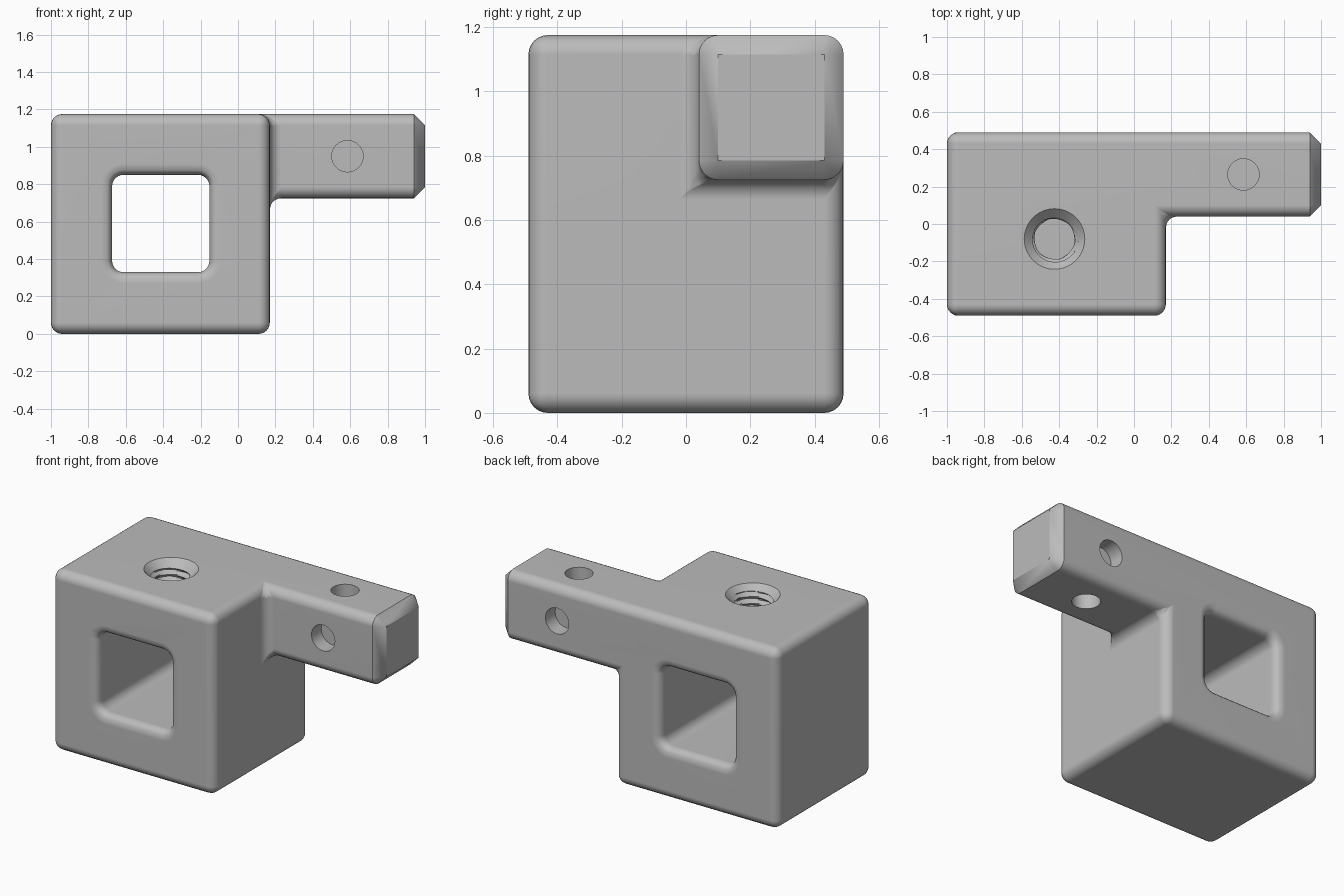
import bpy, bmesh
from math import cos, sin, pi, sqrt
from mathutils import Vector

cube = bpy.data.objects.get("Cube")
if cube:
    bpy.data.objects.remove(cube, do_unlink=True)

FILLET = 0.06
DEPTH, TOP = 0.49, 1.175          # half depth and full height
LEFT, SHOULDER, TIP = -1.0, 0.17, 1.0
ARM_Y, ARM_Z = 0.04, 0.725        # front and underside of the arm

grey = bpy.data.materials.new("machined grey")
grey.use_nodes = True
grey.diffuse_color = (0.5, 0.5, 0.5, 1)
grey.node_tree.nodes["Principled BSDF"].inputs["Base Color"].default_value = (0.5, 0.5, 0.5, 1)


def make_object(name, bm):
    bmesh.ops.recalc_face_normals(bm, faces=bm.faces)
    mesh = bpy.data.meshes.new(name)
    bm.to_mesh(mesh)
    bm.free()
    obj = bpy.data.objects.new(name, mesh)
    bpy.context.collection.objects.link(obj)
    mesh.materials.append(grey)
    return obj


def loft(name, loops):
    """Closed solid through matching loops of points."""
    bm = bmesh.new()
    rings = [[bm.verts.new(p) for p in loop] for loop in loops]
    n = len(rings[0])
    for a, b in zip(rings, rings[1:]):
        for i in range(n):
            j = (i + 1) % n
            bm.faces.new((a[i], a[j], b[j], b[i]))
    bm.faces.new(rings[0])
    bm.faces.new(rings[-1])
    return make_object(name, bm)


def circle(centre, radius, axis, n=40):
    u = Vector((1, 0, 0))
    v = axis.cross(u)
    return [centre + radius * (cos(2 * pi * i / n) * u + sin(2 * pi * i / n) * v) for i in range(n)]


# Holder: block and arm as one solid with all long edges filleted
def holder_solid():
    arm_end = TIP - FILLET
    xs, ys, zs = (LEFT, SHOULDER, arm_end), (-DEPTH, ARM_Y, DEPTH), (0, ARM_Z, TOP)
    bm = bmesh.new()
    cells = {(0, j, k) for j in (0, 1) for k in (0, 1)} | {(1, 1, 1)}
    grid = {}

    def vert(c):
        if c not in grid:
            grid[c] = bm.verts.new((xs[c[0]], ys[c[1]], zs[c[2]]))
        return grid[c]

    # Outer skin of the occupied cells
    for cell in cells:
        for axis in range(3):
            for side in (0, 1):
                near = list(cell)
                near[axis] += 2 * side - 1
                if tuple(near) in cells:
                    continue
                corners = []
                for a, b in ((0, 0), (1, 0), (1, 1), (0, 1)):
                    c = list(cell)
                    c[axis] += side
                    c[(axis + 1) % 3] += a
                    c[(axis + 2) % 3] += b
                    corners.append(vert(tuple(c)))
                bm.faces.new(corners if side else corners[::-1])
    bmesh.ops.recalc_face_normals(bm, faces=bm.faces)
    bmesh.ops.dissolve_limit(bm, angle_limit=0.02, verts=bm.verts, edges=bm.edges)
    edges = [e for e in bm.edges if any(v.co.x < arm_end - 0.01 for v in e.verts)]
    bmesh.ops.bevel(bm, geom=edges, offset=FILLET, segments=6, profile=0.5, affect='EDGES')

    # Chamfered tip, drawn in to a sharp square
    end = max(bm.faces, key=lambda f: f.calc_center_median().x)
    tip = bmesh.ops.extrude_face_region(bm, geom=[end])["geom"]
    if end.is_valid:
        bmesh.ops.delete(bm, geom=[end], context='FACES_ONLY')
    for v in tip:
        if isinstance(v, bmesh.types.BMVert):
            v.co.x = TIP
            v.co.y = min(max(v.co.y, ARM_Y + FILLET), DEPTH - FILLET)
            v.co.z = min(max(v.co.z, ARM_Z + FILLET), TOP - FILLET)
    bmesh.ops.remove_doubles(bm, verts=bm.verts, dist=0.0005)
    return make_object("tool_holder", bm)


# Square window whose rims flare out into rounded lips
def window_cutter():
    cx, cz, half, r = -0.413, 0.59, 0.26, 0.06

    def section(y, grow):
        pts = []
        for q, (sx, sz) in enumerate(((1, 1), (-1, 1), (-1, -1), (1, -1))):
            for i in range(7):
                a = (q + i / 6) * pi / 2
                pts.append((cx + sx * (half - r) + (r + grow) * cos(a), y,
                            cz + sz * (half - r) + (r + grow) * sin(a)))
        return pts

    rim = [(DEPTH + 0.05, FILLET * 0.98)]
    for i in range(7):
        t = FILLET * (0.02 + 0.98 * i / 6) if i else 0.0
        rim.append((DEPTH - t, min(FILLET * 0.98, FILLET - sqrt(max(0, FILLET**2 - (FILLET - t)**2)))))
    path = [(-y, g) for y, g in rim] + [(y, g) for y, g in reversed(rim)]
    return loft("window_cutter", [section(y, g) for y, g in path])


# Helically threaded bore opening into the window
def thread_cutter():
    cx, cy, low, high, pitch, n, steps = -0.425, -0.08, 0.78, 1.15, 0.045, 40, 6
    rows = round((high - low) / pitch * steps)
    loops = []
    for k in range(rows + 1):
        z = low + (high - low) * k / rows
        loop = []
        for i in range(n):
            a = 2 * pi * i / n
            wave = abs(2 * (((z - low) / pitch - i / n) % 1) - 1)
            radius = 0.106 + 0.026 * wave
            loop.append((cx + radius * cos(a), cy + radius * sin(a), z))
        loops.append(loop)
    return loft("thread_cutter", loops)


def countersink_cutter():
    up = Vector((0, 0, 1))
    profile = ((TOP - 0.05, 0.112), (TOP, 0.162), (TOP + 0.05, 0.162))
    return loft("countersink_cutter", [circle(Vector((-0.425, -0.08, z)), r, up) for z, r in profile])


# Blind round sockets on the four long sides of the arm
def socket_cutter(name, axis, face_distance):
    centre = Vector((0.585, (ARM_Y + DEPTH) / 2, (ARM_Z + TOP) / 2))
    return loft(name, [circle(centre + axis * (face_distance + d), 0.084, axis, 32) for d in (-0.1, 0.05)])


holder = holder_solid()
cutters = [window_cutter(), thread_cutter(), countersink_cutter()]
for label, direction in (("front", (0, -1, 0)), ("back", (0, 1, 0)), ("top", (0, 0, 1)), ("bottom", (0, 0, -1))):
    cutters.append(socket_cutter(label + "_socket_cutter", Vector(direction), 0.225))

bpy.ops.object.select_all(action='DESELECT')
bpy.context.view_layer.objects.active = holder
holder.select_set(True)
for cutter in cutters:
    cutter.hide_render = True
    mod = holder.modifiers.new(cutter.name, 'BOOLEAN')
    mod.operation, mod.solver, mod.object = 'DIFFERENCE', 'EXACT', cutter
    bpy.ops.object.modifier_apply(modifier=mod.name)
    bpy.data.objects.remove(cutter, do_unlink=True)

bpy.ops.object.shade_smooth_by_angle(angle=0.5)
normals = holder.modifiers.new("even_normals", 'WEIGHTED_NORMAL')
normals.keep_sharp = True
